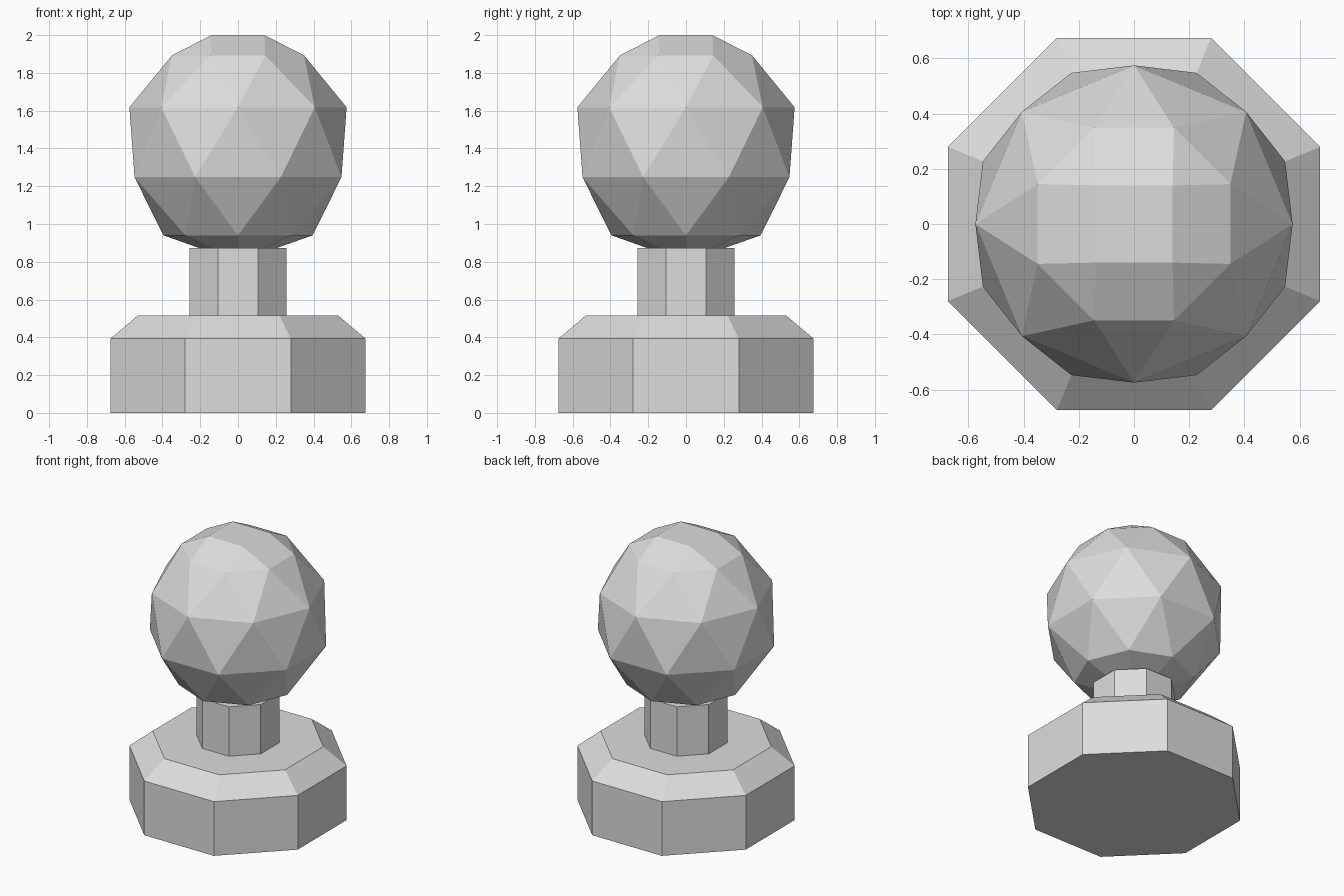
import bpy, bmesh, math

if "Cube" in bpy.data.objects:
    bpy.data.objects.remove(bpy.data.objects["Cube"])

grey = bpy.data.materials.new("light grey")
grey.diffuse_color = (0.72, 0.72, 0.72, 1)
grey.use_nodes = True
grey.node_tree.nodes["Principled BSDF"].inputs["Base Color"].default_value = grey.diffuse_color

def finish(name, bm):
    bmesh.ops.recalc_face_normals(bm, faces=bm.faces)
    mesh = bpy.data.meshes.new(name)
    bm.to_mesh(mesh)
    bm.free()
    mesh.materials.append(grey)
    obj = bpy.data.objects.new(name, mesh)
    bpy.context.collection.objects.link(obj)
    return obj

def ring(bm, radius, z, turn, n=8):
    """Ring of n vertices; turn is the starting angle in degrees."""
    return [bm.verts.new((radius * math.cos(math.radians(turn + 360 * i / n)),
                          radius * math.sin(math.radians(turn + 360 * i / n)), z))
            for i in range(n)]

def prism(name, levels):
    """Closed octagonal stack with flat sides to the front; levels are (apothem, z)."""
    bm = bmesh.new()
    rings = [ring(bm, a / math.cos(math.pi / 8), z, 22.5) for a, z in levels]
    for lo, hi in zip(rings, rings[1:]):
        for i in range(8):
            j = (i + 1) % 8
            bm.faces.new((lo[i], lo[j], hi[j], hi[i]))
    bm.faces.new(rings[0][::-1])
    bm.faces.new(rings[-1])
    return finish(name, bm)

# Chamfered foot and neck
prism("base", [(0.675, 0), (0.675, 0.393), (0.53, 0.516)])
prism("neck", [(0.257, 0.516), (0.257, 0.874)])

# Faceted ball: alternating octagon rings joined by triangles
bm = bmesh.new()
pole = bm.verts.new((0, 0, 0.80))
low = ring(bm, 0.395, 0.94, 0)
mid = ring(bm, 0.593, 1.248, 22.5)
high = ring(bm, 0.575, 1.618, 0)
crown = ring(bm, 0.378, 1.893, 22.5)
top = ring(bm, 0.198, 2.0, 45, 4)

def zigzag(a, b):
    """Join ring a (vertices on the axes) to ring b (half a step on)."""
    for i in range(8):
        j = (i + 1) % 8
        bm.faces.new((a[i], a[j], b[i]))
        bm.faces.new((b[i], a[j], b[j]))

for i in range(8):
    bm.faces.new((pole, low[(i + 1) % 8], low[i]))
zigzag(low, mid)
zigzag(high, mid)
zigzag(high, crown)

# Square cap: corner triangles and side quads
for k in range(4):
    bm.faces.new((top[k], crown[2 * k], crown[2 * k + 1]))
    bm.faces.new((top[k], crown[2 * k + 1], crown[(2 * k + 2) % 8], top[(k + 1) % 4]))
bm.faces.new(top)
finish("ball", bm)
